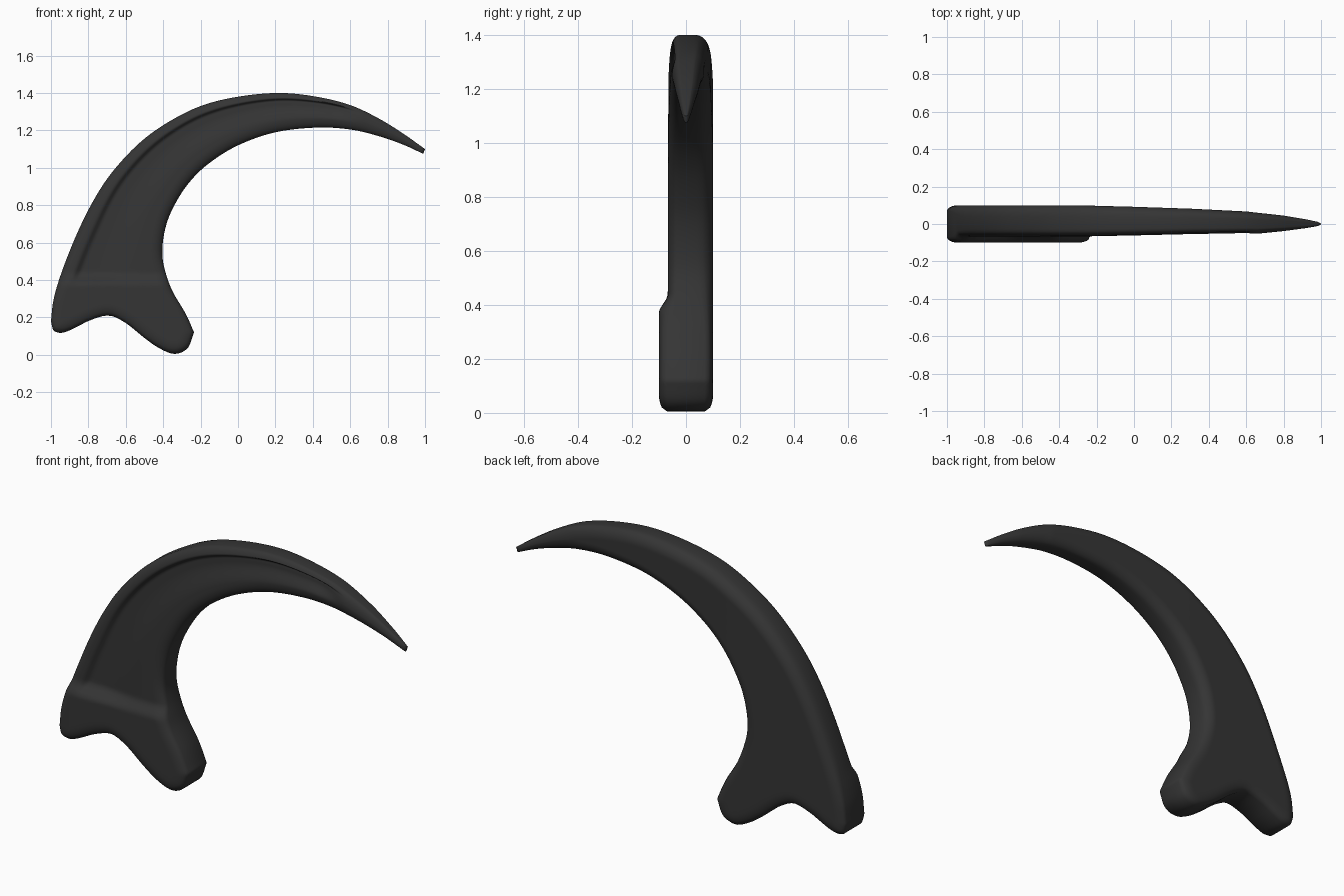
import bpy, bmesh, math
from mathutils import Vector
from mathutils.kdtree import KDTree

if "Cube" in bpy.data.objects:
    bpy.data.objects.remove(bpy.data.objects["Cube"])

# Side outline (x, z): outer curve, inner curve and forked bottom edge
OUTER = [(-1, .18), (-.985, .3), (-.94, .45), (-.86, .65), (-.77, .83), (-.67, .98),
         (-.53, 1.13), (-.38, 1.24), (-.2, 1.33), (0, 1.38), (.22, 1.4), (.42, 1.38),
         (.6, 1.335), (.75, 1.265), (.88, 1.185), (1, 1.1)]
INNER = [(-.235, .12), (-.28, .22), (-.35, .34), (-.39, .45), (-.405, .55), (-.39, .67),
         (-.35, .78), (-.27, .91), (-.16, 1.02), (0, 1.12), (.2, 1.19), (.42, 1.215),
         (.6, 1.205), (.75, 1.17), (.88, 1.125), (.99, 1.075)]
BOTTOM = [(-1, .18), (-.985, .13), (-.94, .118), (-.88, .14), (-.79, .185), (-.69, .21),
          (-.6, .17), (-.5, .09), (-.42, .035), (-.34, .005), (-.27, .035), (-.235, .12)]
# Depth (x, y) towards the back, and towards the front on the blade
BACK = [(-1, .1), (-.3, .1), (0, .092), (.3, .082), (.6, .067), (.8, .045), (.92, .025), (1, .008)]
FRONT = [(-1, .068), (-.25, .066), (0, .061), (.3, .054), (.6, .05), (.66, .052), (.8, .038), (.92, .022), (1, .008)]


def spline(pts, t):
    """Smooth curve through evenly spaced control points, t in 0..1."""
    f = min(max(t, 0), 1) * (len(pts) - 1)
    i = min(int(f), len(pts) - 2)
    f -= i
    a, b = Vector(pts[i]), Vector(pts[i + 1])
    p = Vector(pts[i - 1]) if i > 0 else 2 * a - b
    q = Vector(pts[i + 2]) if i + 2 < len(pts) else 2 * b - a
    return a + .5 * f * (b - p + f * (2 * p - 5 * a + 4 * b - q + f * (3 * (a - b) + q - p)))


def table(pts, x):
    x = min(max(x, pts[0][0]), pts[-1][0])
    for (x0, y0), (x1, y1) in zip(pts, pts[1:]):
        if x <= x1:
            return y0 + (y1 - y0) * (x - x0) / (x1 - x0)


def smooth(a, b, x):
    t = min(max((x - a) / (b - a), 0), 1)
    return t * t * (3 - 2 * t)


S, U = 150, 48
us = [.5 * k / U + .5 * (.5 - .5 * math.cos(math.pi * k / U)) for k in range(U + 1)]

# Patch of points filling the outline
grid, widths = [], []
for s in range(S + 1):
    t = s / S
    o, i = spline(OUTER, t), spline(INNER, t)
    decay = max(0, 1 - t * 15 / 3.5) ** 1.3
    o0, i0 = Vector(OUTER[0]), Vector(INNER[0])
    grid.append([o.lerp(i, u) + (spline(BOTTOM, u) - o0.lerp(i0, u)) * decay for u in us])
    widths.append((o - i).length)

# Distance to the outline, used to round the edges
loop = ([(0, k) for k in range(U)] + [(s, U) for s in range(S)]
        + [(S, k) for k in range(U, 0, -1)] + [(s, 0) for s in range(S, 0, -1)])
edge = []
for n, (s, k) in enumerate(loop):
    s2, k2 = loop[(n + 1) % len(loop)]
    edge += [grid[s][k].lerp(grid[s2][k2], j / 6) for j in range(6)]
tree = KDTree(len(edge))
for n, p in enumerate(edge):
    tree.insert((p.x, p.y, 0), n)
tree.balance()

bm = bmesh.new()
front, back = [], []
for s in range(S + 1):
    rf, rb = [], []
    for u, p in zip(us, grid[s]):
        x, z = p
        d = tree.find((x, z, 0))[2]
        r = max(min(.06, widths[s] * .5), .004)
        rnd = math.sqrt(max(0, 1 - (1 - min(d / r, 1)) ** 2))
        base = 1 - smooth(.37, .44, z)          # thick root of the claw
        wall = .4 + .3 * (1 - smooth(.25, .6, z))
        hb = table(BACK, x)
        hf = table(FRONT, x)
        # Groove beside the outer rim, rising again towards the inner edge
        groove = smooth(.13, .2, u) * (1 - smooth(.3, .72, u)) * (1 - smooth(.5, .66, x))
        hf = hf - .02 * groove
        hf += (.1 - hf) * base
        rf.append(bm.verts.new((x, -hf * (wall + (1 - wall) * rnd), z)))
        rb.append(bm.verts.new((x, hb * (wall + (1 - wall) * rnd), z)))
    front.append(rf)
    back.append(rb)

# Front and back skins, then the edge wall joining them
for g in (front, back):
    for s in range(S):
        for k in range(U):
            bm.faces.new((g[s][k], g[s][k + 1], g[s + 1][k + 1], g[s + 1][k]))
for n, (s, k) in enumerate(loop):
    s2, k2 = loop[(n + 1) % len(loop)]
    bm.faces.new((front[s][k], front[s2][k2], back[s2][k2], back[s][k]))
bmesh.ops.recalc_face_normals(bm, faces=bm.faces)
for f in bm.faces:
    f.smooth = True

me = bpy.data.meshes.new("claw")
bm.to_mesh(me)
bm.free()
mat = bpy.data.materials.new("charcoal")
mat.diffuse_color = (.035, .035, .035, 1)
mat.use_nodes = True
mat.node_tree.nodes["Principled BSDF"].inputs["Base Color"].default_value = mat.diffuse_color
me.materials.append(mat)
claw = bpy.data.objects.new("claw", me)
bpy.context.collection.objects.link(claw)
